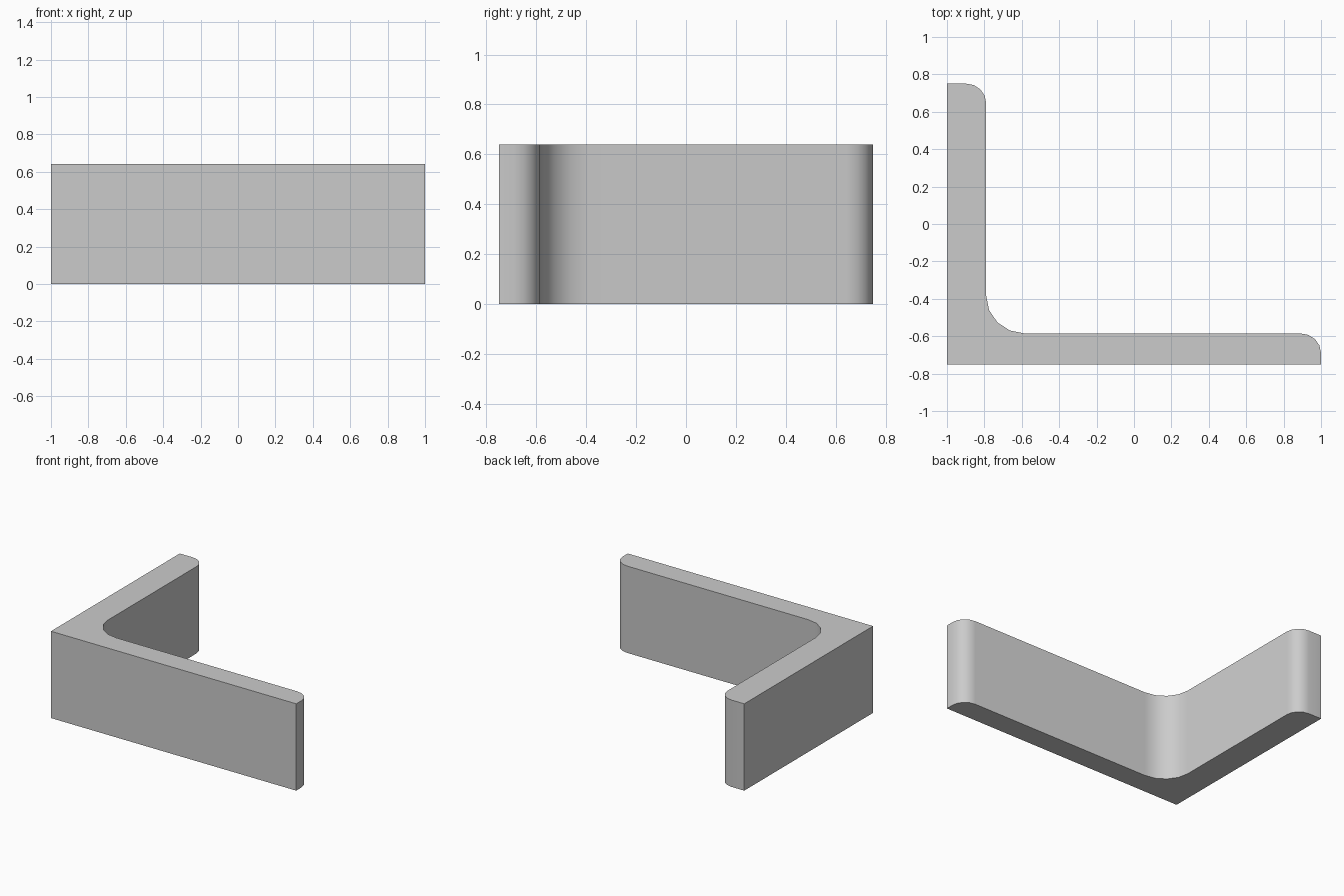
import bpy, bmesh, math

old = bpy.data.objects.get("Cube")
if old:
    bpy.data.objects.remove(old, do_unlink=True)

HEIGHT = 0.64
SEGMENTS = 4


def arc(cx, cy, rx, ry, start, end):
    """Points along an elliptical corner, angles in degrees."""
    pts = []
    for i in range(SEGMENTS + 1):
        a = math.radians(start + (end - start) * i / SEGMENTS)
        pts.append((cx + rx * math.cos(a), cy + ry * math.sin(a)))
    return pts


# Plain grey metal
grey = bpy.data.materials.new("grey_metal")
grey.use_nodes = True
colour = (0.6, 0.6, 0.6, 1)
grey.diffuse_color = colour
grey.node_tree.nodes["Principled BSDF"].inputs["Base Color"].default_value = colour

# L-shaped section: square heel, rounded toes and inner fillet
profile = [(-1, 0.75), (-1, -0.75), (1, -0.75)]
profile += arc(0.89, -0.69, 0.11, 0.105, 0, 90)        # toe of long leg
profile += arc(-0.585, -0.385, 0.205, 0.2, 270, 180)   # inner fillet
profile += arc(-0.895, 0.645, 0.105, 0.105, 0, 90)     # toe of short leg

# Extrude the section upward
bm = bmesh.new()
base = bm.faces.new([bm.verts.new((x, y, 0)) for x, y in profile])
result = bmesh.ops.extrude_face_region(bm, geom=[base], use_keep_orig=True)
top = [v for v in result["geom"] if isinstance(v, bmesh.types.BMVert)]
bmesh.ops.translate(bm, verts=top, vec=(0, 0, HEIGHT))
bmesh.ops.recalc_face_normals(bm, faces=bm.faces)
mesh = bpy.data.meshes.new("angle_bar")
bm.to_mesh(mesh)
bm.free()
mesh.materials.append(grey)

bar = bpy.data.objects.new("angle_bar", mesh)
bpy.context.collection.objects.link(bar)

# Smooth the rounded corners, keep the other edges sharp
bpy.ops.object.select_all(action="DESELECT")
bar.select_set(True)
bpy.context.view_layer.objects.active = bar
bpy.ops.object.shade_smooth_by_angle(angle=math.radians(35))
